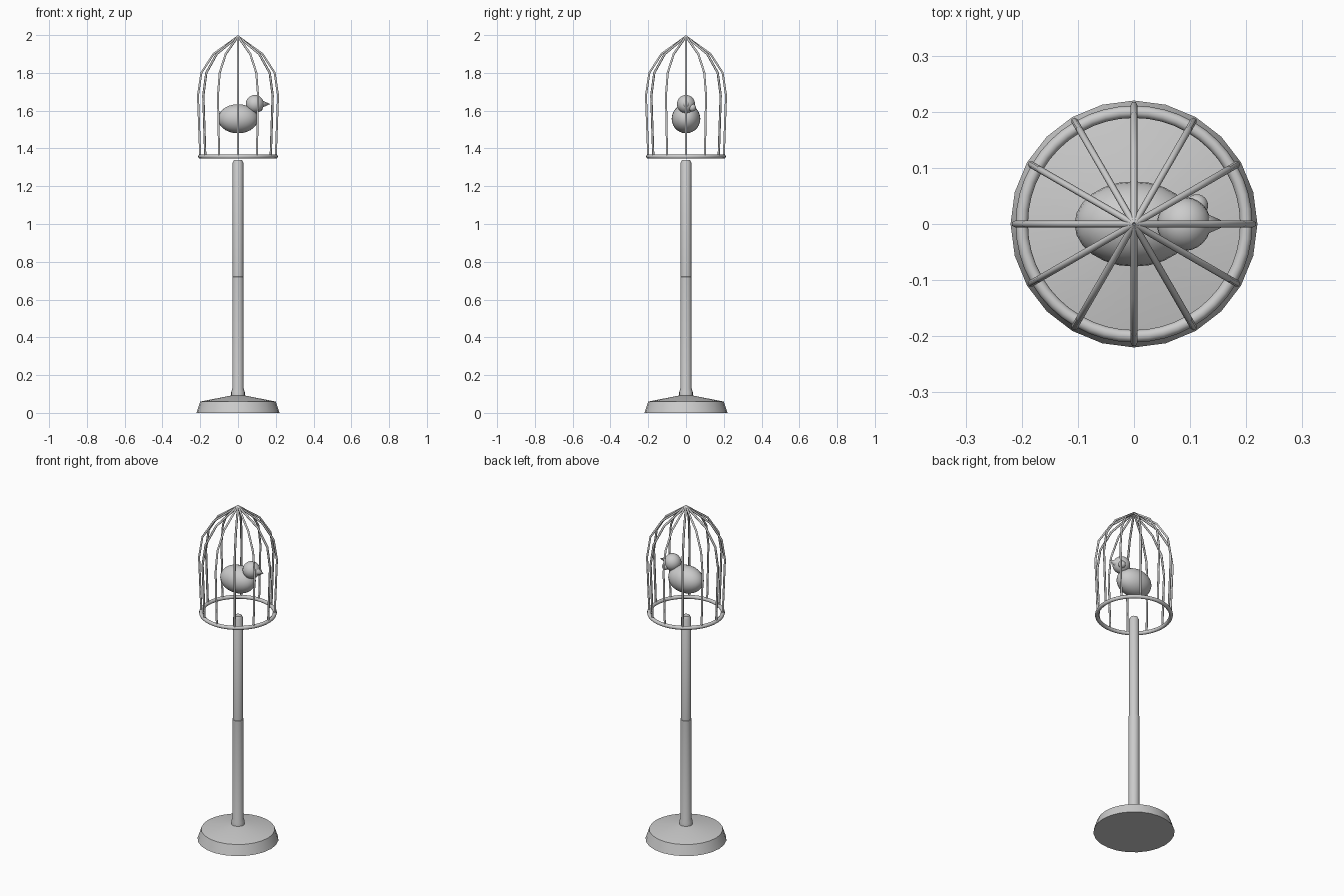
import bpy, bmesh, math
from mathutils import Vector

if "Cube" in bpy.data.objects:
    bpy.data.objects.remove(bpy.data.objects["Cube"])


def smooth(ob, angle=35):
    bpy.ops.object.select_all(action='DESELECT')
    ob.select_set(True)
    bpy.context.view_layer.objects.active = ob
    bpy.ops.object.shade_smooth_by_angle(angle=math.radians(angle))
    return ob


def lathe(name, profile, sides):
    # Revolve (radius, z) points around the z axis and cap both ends
    bm = bmesh.new()
    rings = [[bm.verts.new((r * math.cos(2 * math.pi * i / sides),
                            r * math.sin(2 * math.pi * i / sides), z))
              for i in range(sides)] for r, z in profile]
    for a, b in zip(rings, rings[1:]):
        for i in range(sides):
            j = (i + 1) % sides
            bm.faces.new((a[i], a[j], b[j], b[i]))
    bm.faces.new(rings[0][::-1])
    bm.faces.new(rings[-1])
    me = bpy.data.meshes.new(name)
    bm.to_mesh(me)
    bm.free()
    ob = bpy.data.objects.new(name, me)
    bpy.context.collection.objects.link(ob)
    return smooth(ob)


def ball(name, loc, size):
    bpy.ops.mesh.primitive_uv_sphere_add(segments=24, ring_count=14, radius=1, location=loc)
    ob = bpy.context.object
    ob.name = name
    ob.scale = size
    return smooth(ob, 60)


# Stand: weighted foot and tall pole
lathe("base", [(0.22, 0), (0.2, 0.06), (0.035, 0.092)], 24)
lathe("pole", [(0.036, 0.08), (0.036, 0.11), (0.03, 0.13), (0.03, 0.72),
               (0.028, 0.721), (0.028, 1.325), (0.02, 1.34)], 16)

# Cage bottom ring
bpy.ops.mesh.primitive_torus_add(major_radius=0.2, minor_radius=0.011, major_segments=48,
                                 minor_segments=10, location=(0, 0, 1.357))
bpy.context.object.name = "cage_ring"
smooth(bpy.context.object, 60)

# Twelve curved cage bars meeting at the peak
bar_path = [(0.2, 1.357), (0.212, 1.68), (0.194, 1.8), (0.13, 1.9), (0, 1.993)]
cage = bpy.data.curves.new("cage_bars", 'CURVE')
cage.dimensions = '3D'
cage.bevel_depth = 0.006
cage.bevel_resolution = 1
cage.use_fill_caps = True
for k in range(12):
    a = math.pi * k / 6
    sp = cage.splines.new('POLY')
    sp.points.add(len(bar_path) - 1)
    for p, (r, z) in zip(sp.points, bar_path):
        p.co = (r * math.cos(a), r * math.sin(a), z, 1)
bpy.context.collection.objects.link(bpy.data.objects.new("cage_bars", cage))

# Bird facing +x, with the single small ball on its far side
ball("bird_body", (0, 0, 1.557), (0.106, 0.076, 0.077))
ball("bird_head", (0.089, 0, 1.635), (0.048, 0.048, 0.048))
ball("bird_eye", (0.112, 0.033, 1.616), (0.02, 0.02, 0.02))
bpy.ops.mesh.primitive_cone_add(vertices=12, radius1=0.02, radius2=0, depth=0.045,
                                location=(0.148, 0, 1.635), rotation=(0, math.pi / 2, 0))
bpy.context.object.name = "bird_beak"
smooth(bpy.context.object)
